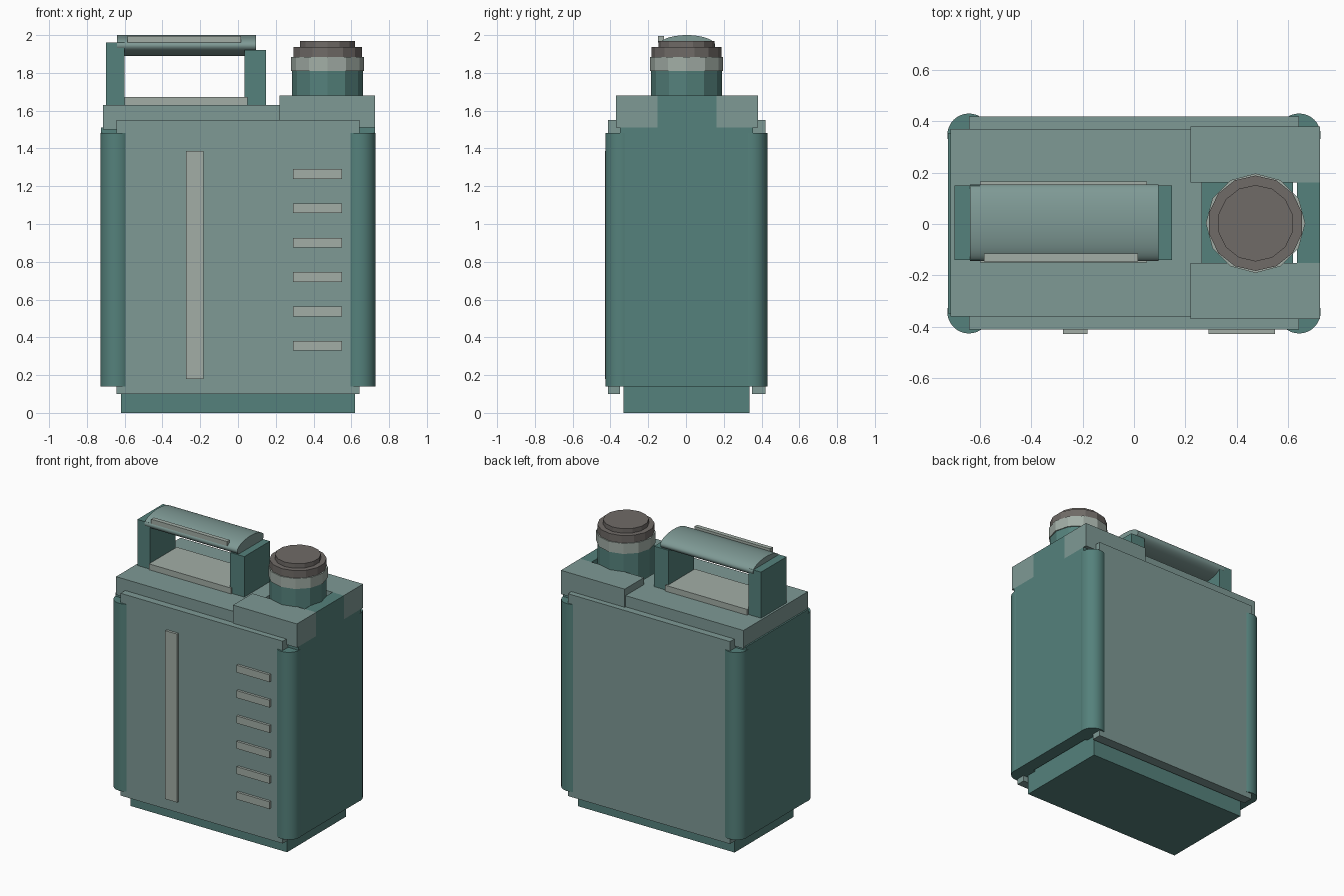
import bpy
from math import radians

if "Cube" in bpy.data.objects:
    bpy.data.objects.remove(bpy.data.objects["Cube"])


def material(name, rgb):
    m = bpy.data.materials.new(name)
    m.diffuse_color = (*rgb, 1)
    m.use_nodes = True
    m.node_tree.nodes["Principled BSDF"].inputs["Base Color"].default_value = m.diffuse_color
    return m


DARK = material("dark_teal", (0.09, 0.22, 0.20))
PANEL = material("pale_teal", (0.21, 0.32, 0.30))
TRIM = material("light_trim", (0.36, 0.42, 0.38))
CAP = material("cap_grey", (0.16, 0.145, 0.135))


def box(name, x, y, z, mat):
    """Box given by its (low, high) limits on each axis."""
    bpy.ops.mesh.primitive_cube_add(size=1, location=[(a + b) / 2 for a, b in (x, y, z)])
    o = bpy.context.object
    o.name = name
    o.scale = [b - a for a, b in (x, y, z)]
    bpy.ops.object.transform_apply(location=False, rotation=False, scale=True)
    o.data.materials.append(mat)
    return o


def cylinder(name, x, y, z, r, sides, mat, smooth=False):
    bpy.ops.mesh.primitive_cylinder_add(vertices=sides, radius=r, depth=z[1] - z[0],
                                        location=(x, y, (z[0] + z[1]) / 2))
    o = bpy.context.object
    o.name = name
    o.data.materials.append(mat)
    if smooth:
        bpy.ops.object.shade_smooth_by_angle(angle=radians(35))
    return o


# Inner tank standing on the ground
box("tank_core", (-0.62, 0.62), (-0.33, 0.335), (0, 1.53), DARK)

# Front and back panels
box("front_panel", (-0.643, 0.643), (-0.412, -0.35), (0.10, 1.55), PANEL)
box("back_panel", (-0.643, 0.643), (0.35, 0.42), (0.10, 1.55), PANEL)

# Side plates and rounded corner posts
for label, s in (("left", -1), ("right", 1)):
    box(label + "_side_plate", sorted((s * 0.636, s * 0.726)), (-0.35, 0.355), (0.14, 1.51), DARK)
    for end, t in (("front", -1), ("back", 1)):
        cylinder(f"{label}_{end}_corner", s * 0.644, t * 0.345 + 0.002, (0.14, 1.483),
                 0.084, 32, DARK, True)

# Shoulder, raised blocks beside the spout and the plate closing their outer end
box("top_shoulder", (-0.715, 0.265), (-0.36, 0.37), (1.50, 1.63), PANEL)
box("front_spout_block", (0.22, 0.726), (-0.37, -0.152), (1.51, 1.68), PANEL)
box("back_spout_block", (0.22, 0.726), (0.162, 0.38), (1.51, 1.68), PANEL)
box("spout_end_plate", (0.636, 0.726), (-0.152, 0.162), (1.51, 1.68), DARK)

# Handle posts and the plate between them
box("handle_post_left", (-0.70, -0.60), (-0.14, 0.15), (1.60, 1.96), DARK)
box("handle_post_right", (0.035, 0.148), (-0.14, 0.15), (1.60, 1.92), DARK)
box("handle_floor_plate", (-0.60, 0.05), (-0.15, 0.165), (1.60, 1.672), TRIM)

# Oval grip lying along x, with a thin strip on its front edge
grip = cylinder("handle_grip", -0.272, 0.005, (1.5775, 2.3125), 1, 48, PANEL)
grip.location.z = 1.945
grip.rotation_euler = (0, radians(90), 0)
grip.scale = (0.055, 0.15, 1)
bpy.ops.object.transform_apply(location=False, rotation=True, scale=True)
bpy.ops.object.shade_smooth_by_angle(angle=radians(35))
box("grip_strip", (-0.585, 0.015), (-0.147, -0.116), (1.962, 1.995), TRIM)

# Spout neck, collar and stepped cap
for name, z, r, mat in (("spout_neck", (1.50, 1.81), 0.187, DARK),
                        ("spout_collar", (1.81, 1.885), 0.194, TRIM),
                        ("cap_lower", (1.885, 1.938), 0.186, CAP),
                        ("cap_top", (1.938, 1.97), 0.149, CAP)):
    cylinder(name, 0.474, 0.003, z, r, 12 if mat != CAP else 14, mat)

# Front stripe and level marks
box("front_stripe", (-0.276, -0.182), (-0.43, -0.40), (0.18, 1.387), TRIM)
for i in range(6):
    zc = 0.355 + i * 0.182
    box(f"level_mark_{i + 1}", (0.29, 0.55), (-0.43, -0.40), (zc - 0.026, zc + 0.026), TRIM)
